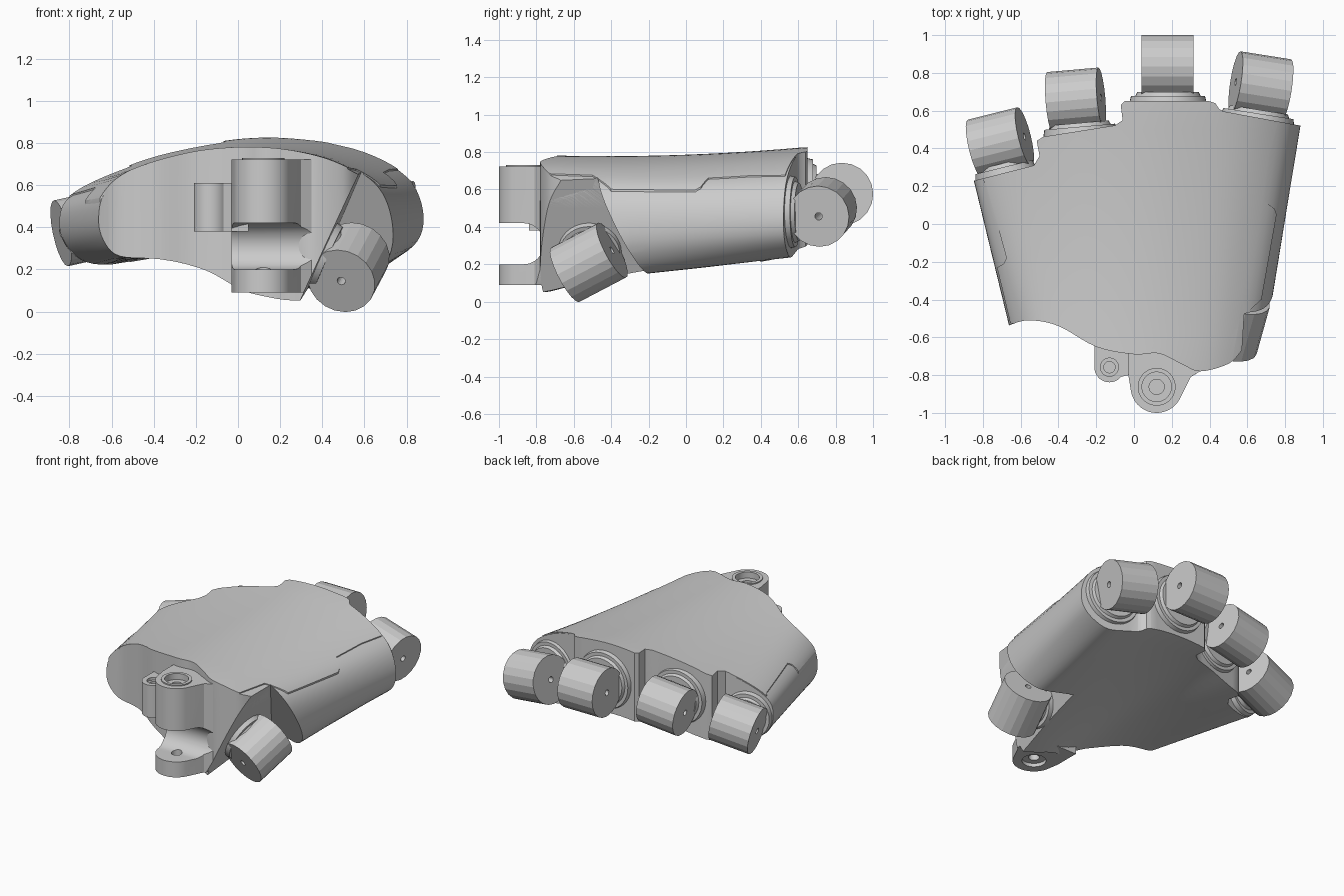
import bpy, bmesh
from math import cos, sin, radians, pi
from mathutils import Vector, Matrix

if "Cube" in bpy.data.objects:
    bpy.data.objects.remove(bpy.data.objects["Cube"])


def make(name, bm, angle=30):
    bmesh.ops.recalc_face_normals(bm, faces=bm.faces[:])
    me = bpy.data.meshes.new(name)
    bm.to_mesh(me)
    bm.free()
    ob = bpy.data.objects.new(name, me)
    bpy.context.collection.objects.link(ob)
    smooth(ob, angle)
    return ob


def smooth(ob, angle=30):
    ob.data.shade_smooth()
    ob.data.set_sharp_from_angle(angle=radians(angle))


def boolean(ob, cutter, op='DIFFERENCE'):
    m = ob.modifiers.new("bool", 'BOOLEAN')
    m.operation, m.object, m.solver = op, cutter, 'EXACT'
    bpy.context.view_layer.objects.active = ob
    bpy.ops.object.modifier_apply(modifier=m.name)
    bpy.data.objects.remove(cutter, do_unlink=True)


def prism(name, pts, z0, z1, angle=30):
    bm = bmesh.new()
    f = bm.faces.new([bm.verts.new((x, y, z0)) for x, y in pts])
    top = bmesh.ops.extrude_face_region(bm, geom=[f])
    bmesh.ops.translate(bm, vec=(0, 0, z1 - z0),
                        verts=[v for v in top['geom'] if isinstance(v, bmesh.types.BMVert)])
    return make(name, bm, angle)


def cyl(name, center, axis, r, length, n=40, r2=None, angle=30):
    bm = bmesh.new()
    rot = Vector(axis).to_track_quat('Z', 'Y').to_matrix().to_4x4()
    bmesh.ops.create_cone(bm, cap_ends=True, segments=n, radius1=r, radius2=r2 or r,
                          depth=length, matrix=Matrix.Translation(center) @ rot)
    return make(name, bm, angle)


def arc(cx, cy, r, a0, a1, n=20):
    return [(cx + r * cos(radians(a0 + (a1 - a0) * i / n)),
             cy + r * sin(radians(a0 + (a1 - a0) * i / n))) for i in range(n + 1)]


def spline(pts, closed=True, sub=5):
    out, n = [], len(pts)
    get = (lambda i: Vector(pts[i % n])) if closed else (lambda i: Vector(pts[max(0, min(n - 1, i))]))
    for i in range(n if closed else n - 1):
        a, b, c, d = (get(i + k) for k in (-1, 0, 1, 2))
        for s in range(sub):
            t = s / sub
            out.append(0.5 * (2 * b + (c - a) * t + (2 * a - 5 * b + 4 * c - d) * t * t
                              + (3 * b - a - 3 * c + d) * t ** 3))
    if not closed:
        out.append(get(n - 1))
    return out


# Palm cross-sections (x, z) at the wrist and at the knuckles
WRIST = [(-.61, .45), (-.58, .575), (-.46, .69), (-.22, .755), (.03, .775), (.25, .76),
         (.45, .71), (.6, .615), (.665, .47), (.665, .27), (.58, .11), (.4, .065),
         (.18, .047), (.03, .08), (-.15, .18), (-.35, .235), (-.52, .27), (-.59, .35)]
KNUCKLE = [(-.95, .40), (-.91, .515), (-.72, .62), (-.4, .74), (0, .812), (.3, .812),
           (.6, .76), (.82, .645), (.90, .48), (.87, .34), (.72, .25), (.55, .27),
           (.3, .32), (.05, .33), (-.2, .30), (-.45, .24), (-.75, .21), (-.9, .28)]


def loft(name, grow=0.0):
    bm = bmesh.new()
    a, b = spline(WRIST), spline(KNUCKLE)
    rings = []
    for k in range(18):
        y = -.9 + .1 * k
        t = (y + .75) / 1.4
        dip = max(0, 4 * t * (1 - t))
        ring = []
        for p, q in zip(a, b):
            v = p.lerp(q, t)
            if v.y > .5:                       # back of the hand dips slightly
                v.y -= .02 * dip * min(1, (v.y - .5) / .2)
            else:                              # hollow of the palm
                v.y += .04 * dip * max(0, 1 - (v.x / .6) ** 2)
            v += (v - Vector((0.03, .42))).normalized() * grow
            ring.append(bm.verts.new((v.x, y, v.y)))
        rings.append(ring)
    n = len(a)
    for r, s in zip(rings, rings[1:]):
        for i in range(n):
            bm.faces.new((r[i], r[(i + 1) % n], s[(i + 1) % n], s[i]))
    bm.faces.new(rings[0])
    bm.faces.new(rings[-1])
    return make(name, bm)


# Plan outline: curved wrist edge and stepped knuckle edge
front = spline([(-.67, -.54), (-.56, -.51), (-.4, -.54), (-.2, -.65), (0, -.69), (.13, -.685),
                (.25, -.74), (.35, -.78), (.5, -.74), (.57, -.67)], closed=False)
front = [tuple(p) for p in front]
back = [(.47, .597), (.45, .61), (.43, .64), (.40, .65), (-.05, .65), (-.07, .63), (-.06, .55),
        (-.10, .522), (-.48, .462), (-.515, .44), (-.50, .36), (-.53, .31)]
palm = loft("palm")
boolean(palm, prism("plan_cut", front + [(1.1, -.67), (1.1, .48)] + back
                    + [(-1.1, .165), (-1.1, -.54)], -.2, 1.2), 'INTERSECT')

# Top cover, a thin raised plate with stepped side seams
cover = loft("top_cover", .008)
boolean(cover, prism("cover_cut", [(-.655, -.525)] + front[2:-4]
                     + [(.56, -.5), (.62, -.45), (.675, -.40), (.755, .05), (.745, .08),
                        (.69, .12), (.72, .36), (.76, .53)] + back
                     + [(-.80, .235), (-.78, .2), (-.675, -.18), (-.69, -.21), (-.725, -.23)],
                     .5, 1.2), 'INTERSECT')

# Wrist clevis: upper lug and lower lug with a rounded slot between
lug = prism("wrist_lug", [(.36, -.68), (.35, -.78), (.30, -.81)] + arc(.12, -.862, .138, -30, -172)
            + [(-.03, -.80), (-.03, -.62), (.36, -.62)], .09, .722)
slot = [(-1.2, .20)] + arc(-.87, .31, .11, -90, 90) + [(-1.2, .42)]
bm = bmesh.new()
ends = [[bm.verts.new((x, y, z)) for y, z in slot] for x in (-.2, .6)]
for e in ends:
    bm.faces.new(e)
for i in range(len(slot)):
    j = (i + 1) % len(slot)
    bm.faces.new((ends[0][i], ends[0][j], ends[1][j], ends[1][i]))
boolean(lug, make("slot_cut", bm))
for z, r, depth in ((.722, .04, .2), (.722, .078, .07), (.15, .035, .3), (.09, .078, .05)):
    boolean(lug, cyl("bore_cut", (.12, -.862, z), (0, 0, 1), r, depth))

# Thumb notch: two walls square to the thumb hinge axis
u = Vector((.24, .86, .45)).normalized()
n = Vector((.91, -.03, -.41))
n = (n - n.dot(u) * u).normalized()
A = Vector((.32, -.7, .1))
for part in (palm, cover, lug):
    corner = A + u * (.033 - u.dot(A))
    bm = bmesh.new()
    basis = Matrix((n, u, n.cross(u))).transposed().to_4x4()
    bmesh.ops.create_cube(bm, size=2, matrix=Matrix.Translation(corner + n - u) @ basis)
    boolean(part, make("notch_cut", bm), 'DIFFERENCE')
    smooth(part)


# Hinge barrels with pin holes, each on a round flange
def hinge(name, center, axis, out, seat, r, length, flange_r):
    center, axis, out = Vector(center), Vector(axis).normalized(), Vector(out).normalized()
    barrel = cyl(name + "_barrel", center, axis, r, length, 20, angle=10)
    boolean(barrel, cyl("pin_cut", center, axis, .02, 1, 16))
    smooth(barrel, 10)
    base = Vector(seat)
    cyl(name + "_flange", base, out, flange_r, .05, 40, flange_r - .012)
    cyl(name + "_collar", base + out * .03, out, flange_r - .03, .03, 40, flange_r - .045)


for name, c, yaw, tilt, seat, r, fr in (
        ("little_finger", (-.71, .43, .40), 14, 12, (-.683, .277, .40), .16, .168),
        ("ring_finger", (-.31, .657, .51), 5, 8, (-.285, .49, .51), .16, .2),
        ("middle_finger", (.177, .833, .575), 0, 0, (.18, .653, .565), .168, .208),
        ("index_finger", (.672, .73, .48), -9, -10, (.655, .56, .48), .165, .2)):
    a, b = radians(yaw), radians(tilt)
    hinge(name, c, (cos(a) * cos(b), sin(a) * cos(b), sin(b)), (-sin(a), cos(a), 0),
          seat, r, .275, fr)
thumb = Vector((.525, -.52, .21))
hinge("thumb", thumb, u, n, thumb - n * (n.dot(thumb - A) - .005), .165, .29, .175)

# Small side boss
boss = prism("side_boss", [(-.21, -.6)] + arc(-.13, -.758, .08, 180, 320)
             + [(-.03, -.80), (.05, -.84), (.05, -.6)], .38, .61)
boolean(boss, cyl("boss_bore_cut", (-.13, -.758, .6), (0, 0, 1), .03, .12))
boolean(boss, cyl("boss_sink_cut", (-.13, -.758, .61), (0, 0, 1), .048, .04))
smooth(boss)

# Raised rim around the main bore
rim = cyl("bore_rim", (.12, -.862, .722), (0, 0, 1), .1, .016)
boolean(rim, cyl("rim_cut", (.12, -.862, .722), (0, 0, 1), .078, .1))
smooth(rim)
